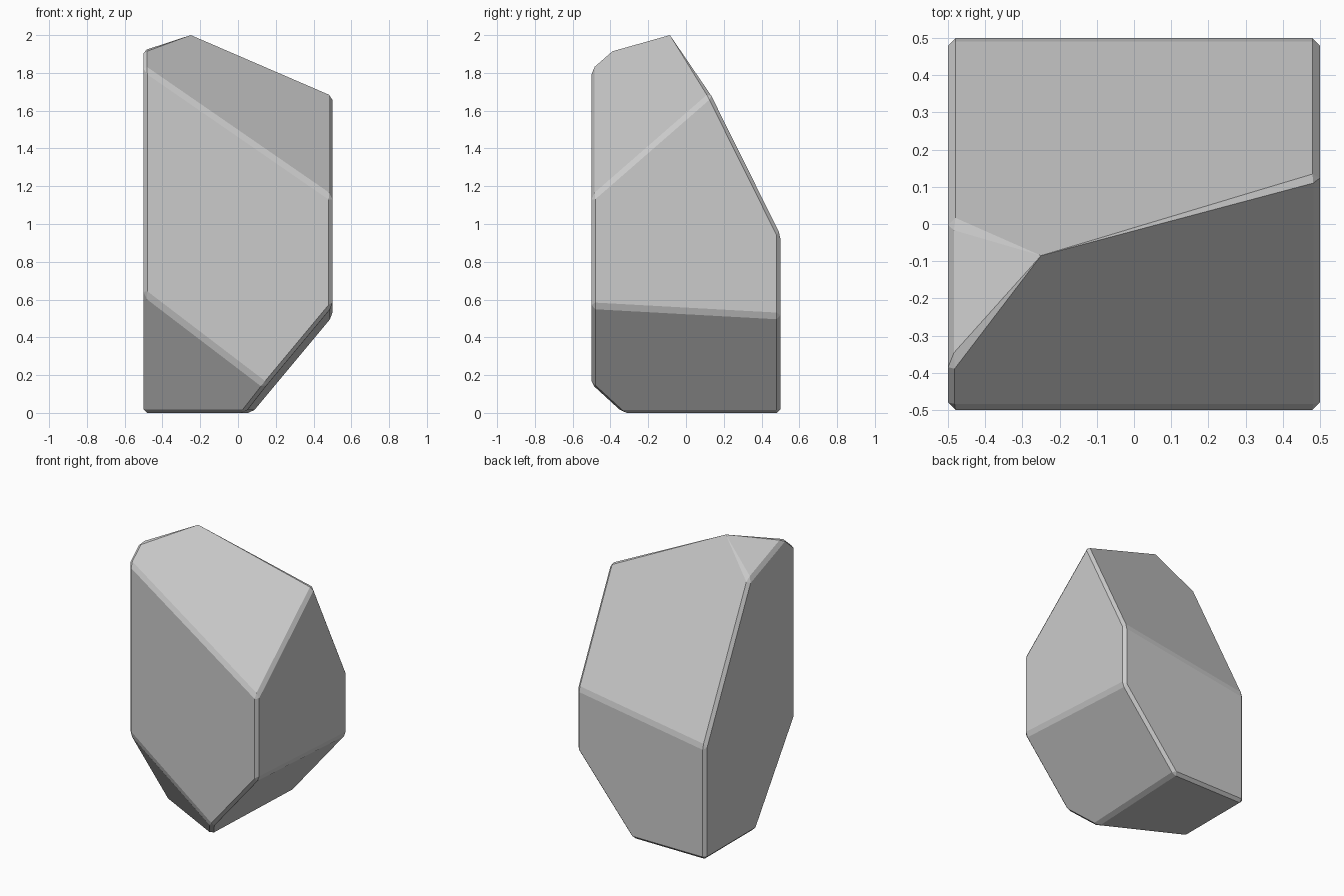
import bpy, bmesh
from mathutils import Vector, Matrix

if "Cube" in bpy.data.objects:
    bpy.data.objects.remove(bpy.data.objects["Cube"])

bm = bmesh.new()

# Base block, taller than needed so the top facets cut it to a peak
bmesh.ops.create_cube(bm, size=1, matrix=Matrix.Translation((0, 0, 1.25)) @ Matrix.Diagonal((1, 1, 2.5, 1)))


def chop(a, b, c):
    """Slice off everything beyond the plane through three points and cap the cut."""
    a, b, c = Vector(a), Vector(b), Vector(c)
    n = (b - a).cross(c - a).normalized()
    if n.dot(Vector((0, 0, 1)) - a) > 0:
        n = -n
    cut = bmesh.ops.bisect_plane(bm, geom=bm.verts[:] + bm.edges[:] + bm.faces[:], dist=1e-5,
                                 plane_co=a, plane_no=n, clear_outer=True)
    edges = [g for g in cut["geom_cut"] if isinstance(g, bmesh.types.BMEdge)]
    bmesh.ops.contextual_create(bm, geom=edges)


# Top facets: front, back, left
chop((-0.5, -0.5, 1.83), (0.5, -0.5, 1.14), (0.5, 0.125, 1.685))
chop((0.5, 0.5, 0.945), (-0.5, 0.5, 0.79), (0.5, 0.125, 1.70))
chop((-0.5, 0.02, 1.77), (-0.5, -0.385, 1.925), (-0.25, -0.085, 2.02))
# Bottom facets: front left, right
chop((-0.5, -0.5, 0.634), (0.135, -0.5, 0.15), (-0.5, -0.067, 0))
chop((0.5, -0.5, 0.565), (0.5, 0.5, 0.51), (0.075, 0.5, 0))

# Chamfer all edges, then pinch the chamfers together at the peak
bmesh.ops.recalc_face_normals(bm, faces=bm.faces[:])
bmesh.ops.bevel(bm, geom=bm.edges[:], offset=0.02, offset_type='OFFSET', segments=1,
                profile=0.5, affect='EDGES', clamp_overlap=True)
peak = Vector((-0.25, -0.085, 2.0))
for v in bm.verts:
    if (v.co - peak).length < 0.14:
        v.co = peak
bmesh.ops.remove_doubles(bm, verts=bm.verts[:], dist=1e-4)
bmesh.ops.recalc_face_normals(bm, faces=bm.faces[:])

mesh = bpy.data.meshes.new("crystal_rock")
bm.to_mesh(mesh)
bm.free()
bpy.context.collection.objects.link(bpy.data.objects.new("crystal_rock", mesh))
